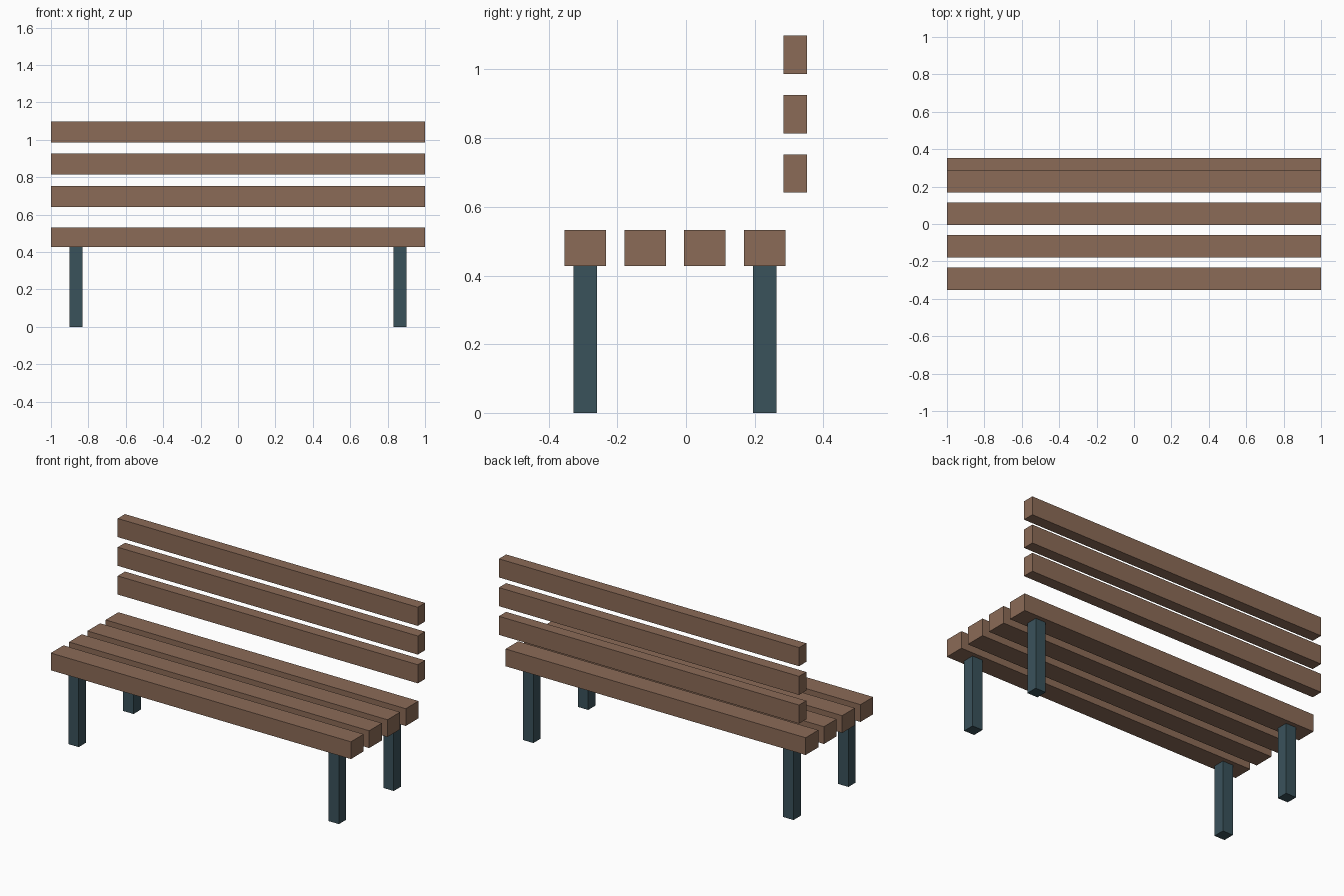
import bpy

if "Cube" in bpy.data.objects:
    bpy.data.objects.remove(bpy.data.objects["Cube"])


def material(name, rgb):
    m = bpy.data.materials.new(name)
    m.diffuse_color = (*rgb, 1.0)
    m.use_nodes = True
    m.node_tree.nodes["Principled BSDF"].inputs["Base Color"].default_value = m.diffuse_color
    return m


wood = material("brown_wood", (0.26, 0.147, 0.095))
metal = material("dark_metal", (0.042, 0.085, 0.105))


def box(name, center, size, mat):
    bpy.ops.mesh.primitive_cube_add(size=1, location=center)
    ob = bpy.context.object
    ob.name = name
    ob.scale = size
    bpy.ops.object.transform_apply(location=False, rotation=False, scale=True)
    ob.data.materials.append(mat)


LEG_TOP = 0.428
SEAT_H = 0.104
PITCH = 0.174
FRONT_Y = -0.293

# Seat slats, front to back
for i in range(4):
    box(f"seat_slat_{i + 1}", (0, FRONT_Y + i * PITCH, LEG_TOP + SEAT_H / 2),
        (2, 0.121, SEAT_H), wood)

# Backrest slats, bottom to top
for i in range(3):
    box(f"back_slat_{i + 1}", (0, 0.318, 0.697 + i * 0.173),
        (2, 0.069, 0.112), wood)

# Legs under the first and last seat slats
for row, y in (("front", FRONT_Y), ("rear", FRONT_Y + 3 * PITCH)):
    for side, x in (("left", -0.867), ("right", 0.867)):
        box(f"{row}_{side}_leg", (x, y, LEG_TOP / 2),
            (0.069, 0.069, LEG_TOP), metal)
